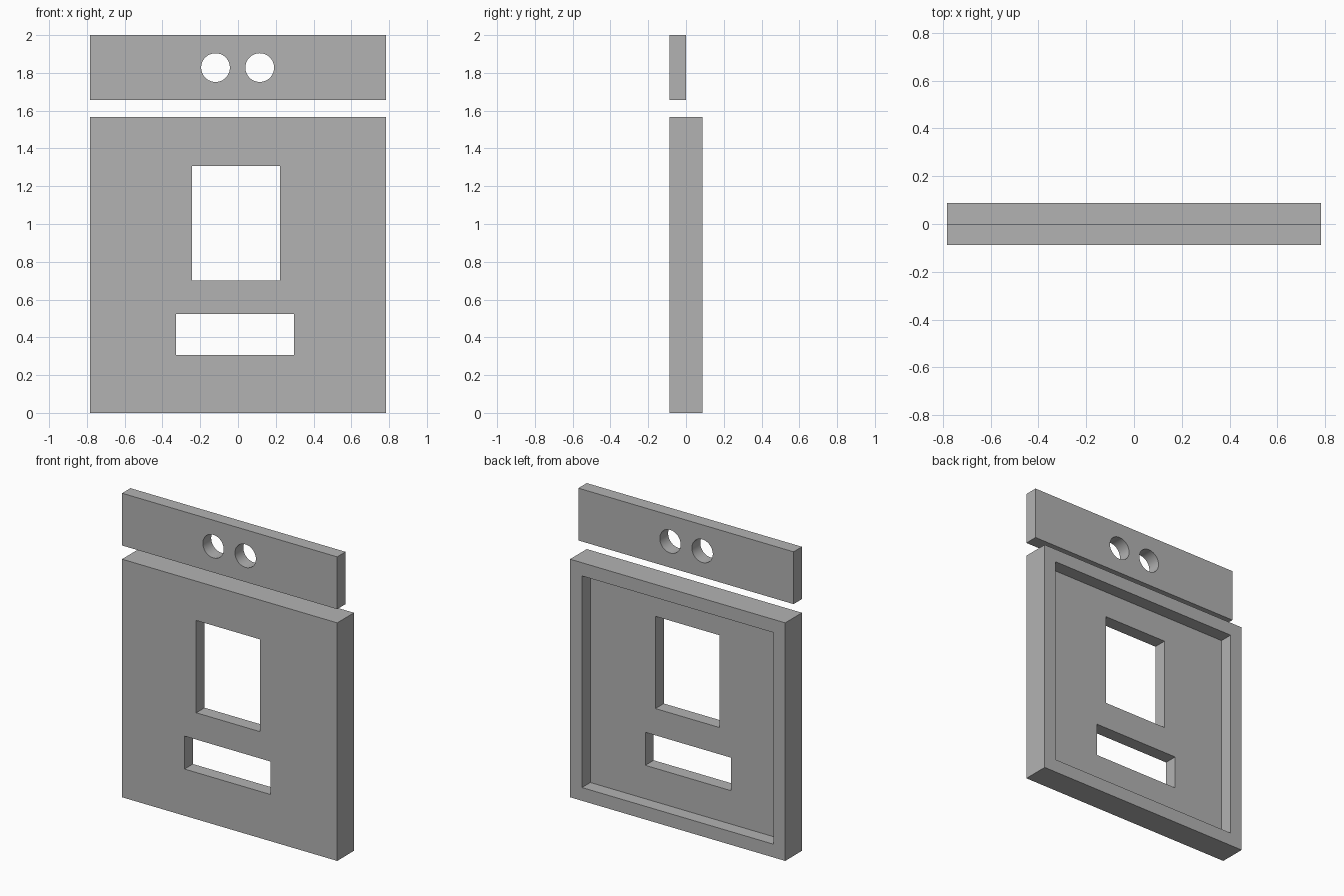
import bpy

# Remove the default object
if "Cube" in bpy.data.objects:
    bpy.data.objects.remove(bpy.data.objects["Cube"], do_unlink=True)

HALF = 0.783      # half width of both plates
T = 0.087         # sheet thickness, also the rim width
SIZE = 2 * HALF   # the panel is square

grey = bpy.data.materials.new("plain grey")
grey.use_nodes = True
colour = (0.45, 0.45, 0.45, 1)
grey.diffuse_color = colour
grey.node_tree.nodes["Principled BSDF"].inputs["Base Color"].default_value = colour


def box(name, x0, x1, y0, y1, z0, z1):
    """Box given by its limits along each axis."""
    bpy.ops.mesh.primitive_cube_add(
        size=1, location=((x0 + x1) / 2, (y0 + y1) / 2, (z0 + z1) / 2))
    ob = bpy.context.object
    ob.name = name
    ob.scale = (x1 - x0, y1 - y0, z1 - z0)
    bpy.ops.object.transform_apply(location=False, rotation=False, scale=True)
    ob.data.materials.append(grey)
    return ob


def drill(name, x, z, radius):
    """Round cutter running front to back."""
    bpy.ops.mesh.primitive_cylinder_add(
        vertices=64, radius=radius, depth=1, location=(x, 0, z),
        rotation=(1.5707963, 0, 0))
    ob = bpy.context.object
    ob.name = name
    ob.data.materials.append(grey)
    return ob


def cut(target, cutters):
    """Subtract each cutter, then discard it."""
    bpy.ops.object.select_all(action="DESELECT")
    target.select_set(True)
    bpy.context.view_layer.objects.active = target
    for cutter in cutters:
        cutter.hide_render = True
        mod = target.modifiers.new("cut", "BOOLEAN")
        mod.operation = "DIFFERENCE"
        mod.solver = "EXACT"
        mod.object = cutter
        bpy.ops.object.modifier_apply(modifier=mod.name)
        bpy.data.objects.remove(cutter, do_unlink=True)
    bpy.ops.object.shade_smooth_by_angle(angle=0.5)


# Main panel: recessed back with a rim, a window and a slot
panel = box("main_panel", -HALF, HALF, -T, T, 0, SIZE)
cut(panel, [
    box("recess_cutter", T - HALF, HALF - T, 0, 1, T, SIZE - T),
    box("window_cutter", -0.243, 0.222, -1, 1, 0.70, 1.307),
    box("slot_cutter", -0.328, 0.296, -1, 1, 0.307, 0.524),
])

# Separate top bar with two round holes
bar = box("top_bar", -HALF, HALF, -T, 0, 1.656, 2)
cut(bar, [drill("hole_cutter", x, 1.828, 0.076) for x in (-0.119, 0.115)])
